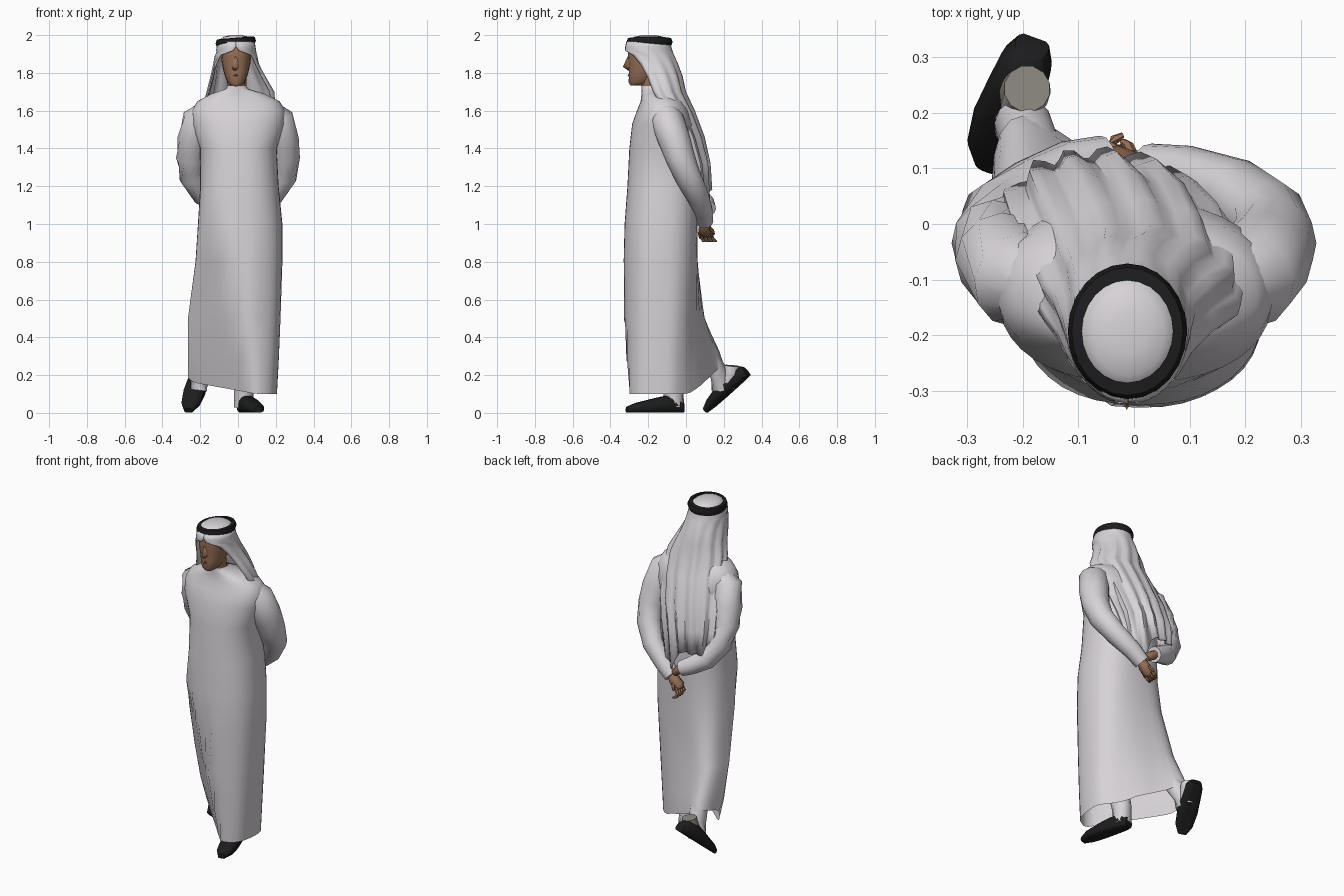
import bpy, bmesh, math
from mathutils import Vector

if "Cube" in bpy.data.objects:
    bpy.data.objects.remove(bpy.data.objects["Cube"])


def material(name, rgb):
    m = bpy.data.materials.new(name)
    m.diffuse_color = (*rgb, 1)
    m.use_nodes = True
    m.node_tree.nodes["Principled BSDF"].inputs["Base Color"].default_value = m.diffuse_color
    return m


WHITE = material("white_cloth", (0.68, 0.65, 0.68))
SKIN = material("brown_skin", (0.31, 0.16, 0.095))
BLACK = material("black", (0.012, 0.012, 0.013))
GREY = material("grey_sock", (0.27, 0.25, 0.22))


def loft(name, rings, mat, caps=True, closed=True, loop=False, thickness=0, angle=50):
    """Skin a list of equal-length point rows."""
    bm = bmesh.new()
    rows = [[bm.verts.new(p) for p in r] for r in rings]
    pairs = list(zip(rows, rows[1:])) + ([(rows[-1], rows[0])] if loop else [])
    n = len(rows[0])
    for a, b in pairs:
        for i in range(n if closed else n - 1):
            j = (i + 1) % n
            bm.faces.new((a[i], a[j], b[j], b[i]))
    if caps and closed and not loop:
        bm.faces.new(rows[0][::-1])
        bm.faces.new(rows[-1])
    bmesh.ops.recalc_face_normals(bm, faces=bm.faces)
    me = bpy.data.meshes.new(name)
    bm.to_mesh(me)
    bm.free()
    ob = bpy.data.objects.new(name, me)
    bpy.context.collection.objects.link(ob)
    me.materials.append(mat)
    bpy.ops.object.select_all(action='DESELECT')
    bpy.context.view_layer.objects.active = ob
    ob.select_set(True)
    bpy.ops.object.shade_smooth_by_angle(angle=math.radians(angle))
    if thickness:
        s = ob.modifiers.new("cloth_thickness", 'SOLIDIFY')
        s.thickness = thickness
        s.offset = 0
    return ob


def power(v, n):
    return math.copysign(abs(v) ** (2 / n), v)


def oval(cx, cy, rx, ry, z, sides=20, n=2.0, n_back=None):
    pts = []
    for i in range(sides):
        a = 2 * math.pi * i / sides
        e = n_back if n_back and math.sin(a) > 0 else n
        pts.append(Vector((cx + rx * power(math.cos(a), e), cy + ry * power(math.sin(a), e), z)))
    return pts


def tube(name, path, mat, sides=12):
    """path: (x, y, z, radius) stations."""
    pts = [Vector(p[:3]) for p in path]
    rings = []
    for i, p in enumerate(pts):
        d = pts[min(i + 1, len(pts) - 1)] - pts[max(i - 1, 0)]
        q = d.to_track_quat('Z', 'Y')
        rings.append([p + q @ v for v in oval(0, 0, path[i][3], path[i][3], 0, sides)])
    return loft(name, rings, mat)


# Long robe: z, x range, y range, trailing tail, hem lift, back squareness
robe_levels = [
    (0.10, -.265, .205, -.33, .02, .20, .12, 3.4),
    (0.28, -.265, .215, -.33, .02, .18, .05, 3.4),
    (0.50, -.265, .225, -.33, .03, .09, 0, 3.2),
    (0.80, -.225, .235, -.33, .05, .02, 0, 2.8),
    (1.00, -.212, .235, -.325, .06, 0, 0, 2.5),
    (1.20, -.20, .215, -.31, .07, 0, 0, 2.3),
    (1.40, -.20, .205, -.30, .06, 0, 0, 2.3),
    (1.53, -.245, .25, -.285, .04, 0, 0, 2.3),
    (1.60, -.245, .25, -.26, .02, 0, 0, 2.3),
    (1.65, -.215, .22, -.24, -.01, 0, 0, 2.3),
    (1.69, -.14, .14, -.235, -.06, 0, 0, 2.3),
    (1.715, -.065, .055, -.235, -.11, 0, 0, 2.3),
    (1.73, -.055, .045, -.235, -.13, 0, 0, 2.3)]
rings = []
for z, x0, x1, y0, y1, tail, lift, nb in robe_levels:
    cx, cy = (x0 + x1) / 2, (y0 + y1) / 2
    ring = oval(cx, cy, (x1 - x0) / 2, (y1 - y0) / 2, z, 40, 2.3, nb)
    fold = 0.015 * max(0, 1 - z / 1.1)
    for i, p in enumerate(ring):
        a = 2 * math.pi * i / 40
        w = max(0, math.cos(a - math.radians(132))) ** 2.5
        k = 1 + fold * math.sin(8 * a)
        p.x = cx + (p.x - cx) * k
        p.y = cy + (p.y - cy) * k + tail * w
        if z < 0.9:  # the front swings diagonally back towards the trailing leg
            p.y = max(p.y, -.21 - .24 * (z - .1) - p.x)
        p.z += lift * w + (max(0, .1 - p.x) * 0.18 if z < .2 else 0)
    rings.append(ring)
loft("robe", rings, WHITE, caps=False)

# Sleeves, bent to meet behind the back
arm = [(.16, -.11, 1.605, .058), (.207, -.10, 1.555, .088), (.238, -.06, 1.44, .085),
       (.25, -.03, 1.35, .078), (.242, .01, 1.25, .070), (.18, .06, 1.15, .060)]
tube("left_sleeve", arm + [(.09, .09, 1.07, .052), (.025, .10, 1.01, .045)], WHITE)
tube("right_sleeve", [(-x, y, z, r) for x, y, z, r in arm] +
     [(-.11, .10, 1.11, .052), (-.05, .115, 1.08, .045)], WHITE)

# Hands
tube("left_hand", [(.03, .10, 1.015, .024), (.01, .10, .99, .032),
                   (-.02, .10, .96, .034), (-.035, .105, .945, .02)], SKIN, 10)
for i in range(4):
    y = .07 + .02 * i
    tube("left_finger", [(-.02, y, .955, .010), (-.04, y + .008, .93, .010),
                         (-.035, y + .022, .912, .009), (-.02, y + .03, .908, .005)], SKIN, 6)
tube("left_thumb", [(0, .115, .985, .012), (-.01, .14, .965, .010), (-.02, .148, .945, .006)], SKIN, 6)
tube("right_hand", [(-.06, .115, 1.085, .024), (-.03, .115, 1.065, .026), (0, .11, 1.04, .02)], SKIN, 8)

# Head: z, half width, front y, back y
head_levels = [(1.732, .026, -.293, -.23), (1.75, .046, -.304, -.18), (1.79, .062, -.302, -.14),
               (1.84, .074, -.304, -.11), (1.885, .080, -.308, -.10), (1.92, .080, -.308, -.10),
               (1.95, .074, -.300, -.11)]
loft("head", [oval(-.01, (f + b) / 2, w, (b - f) / 2, z, 16, 2.3)
              for z, w, f, b in head_levels], SKIN)
tube("neck", [(-.005, -.17, 1.66, .05), (-.005, -.185, 1.73, .05), (-.01, -.20, 1.80, .055)], SKIN)
# Nose and lips
loft("nose", [[Vector((-.013 + w, -.296, z)), Vector((-.013, y, z - .003)), Vector((-.013 - w, -.296, z))]
              for z, w, y in [(1.89, .012, -.309), (1.835, .022, -.334), (1.815, .016, -.306)]], SKIN, angle=100)
tube("lips", [(-.035, -.292, 1.785, .003), (-.013, -.302, 1.787, .007), (.010, -.292, 1.785, .003)], SKIN, 6)

# Headcloth: z, centre x, half width, centre y, back depth, wrap angle, fold depth
cloth_levels = [
    (1.965, -.01, .094, -.200, .112, 180, 0), (1.938, -.01, .099, -.200, .118, 180, 0),
    (1.918, -.01, .102, -.198, .122, 172, 0), (1.895, -.01, .106, -.193, .126, 133, .002),
    (1.85, -.01, .115, -.180, .132, 118, .004), (1.78, .0, .138, -.155, .130, 112, .007),
    (1.70, .012, .170, -.135, .125, 108, .008), (1.60, .0, .190, -.100, .135, 95, .009),
    (1.46, -.025, .200, -.045, .130, 88, .011), (1.32, -.05, .195, -.010, .125, 82, .012),
    (1.19, -.065, .175, .015, .110, 75, .012)]
rows = []
for k, (z, cx, rx, cy, ry, wrap, fold) in enumerate(cloth_levels):
    row = []
    for i in range(33):
        t = math.radians(wrap) * (i / 16 - 1)
        f = fold * math.sin(i * 1.45 + k * .25)
        p = Vector((cx + (rx + f) * math.sin(t), cy + (ry + f) * math.cos(t), z))
        if k == len(cloth_levels) - 1:
            p.z -= .15 * math.exp(-((p.x - .035) / .05) ** 2)  # long hanging corner
        row.append(p)
    rows.append(row)
loft("headcloth", rows, WHITE, closed=False, thickness=.008)
loft("headcloth_crown", [oval(-.01, -.197, rx, ry, z) for z, rx, ry in
                         [(1.945, .095, .112), (1.975, .088, .10), (1.992, .065, .075), (2.0, .03, .035)]], WHITE)

# Black head cord, slightly tilted
cord = [oval(-.012, -.193, rx, ry, z, 24) for rx, ry, z in
        [(.100, .115, 1.945), (.107, .122, 1.965), (.100, .115, 1.984), (.082, .092, 1.987), (.082, .092, 1.95)]]
for ring in cord:
    for p in ring:
        p.z += .08 * p.x
loft("head_cord", cord, BLACK, loop=True)

# Shoes: distance from heel, half width, top
shoe_profile = [(0, .028, .058), (.03, .042, .085), (.10, .048, .088),
                (.18, .053, .070), (.26, .046, .050), (.31, .022, .030)]


def shoe(name, heel, toe, wide=1.0):
    heel = Vector(heel)
    fwd = (Vector(toe) - heel).normalized()
    side = fwd.cross(Vector((0, 0, 1))).normalized()
    up = side.cross(fwd)
    rings = []
    for d, w, top in shoe_profile:
        rings.append([heel + fwd * d + side * p.x + up * max(.0, p.y)
                      for p in oval(0, top * .42, w * wide, top * .58, 0, 14, 2.4)])
    loft(name, rings, BLACK)


shoe("front_shoe", (.025, -.015, .003), (.11, -.32, .003))
shoe("rear_shoe", (-.178, .335, .20), (-.256, .12, .01), 1.12)

# Trouser legs
tube("front_trouser", [(.03, -.06, .03, .052), (.03, -.07, .14, .055), (.05, -.12, .45, .07)], WHITE)
tube("rear_trouser", [(-.21, .18, .12, .045), (-.20, .18, .20, .052), (-.17, .10, .33, .05),
                      (-.12, .0, .55, .05)], WHITE)
# Rear ankle: the sock shows grey on its upper, outer side
ankle = tube("rear_ankle", [(-.21, .215, .14, .042), (-.195, .24, .215, .046), (-.192, .243, .25, .042)], WHITE)
ankle.data.materials.append(GREY)
for f in ankle.data.polygons:
    if f.normal.dot(Vector((-.5, .5, .7))) > .38:
        f.material_index = 1
